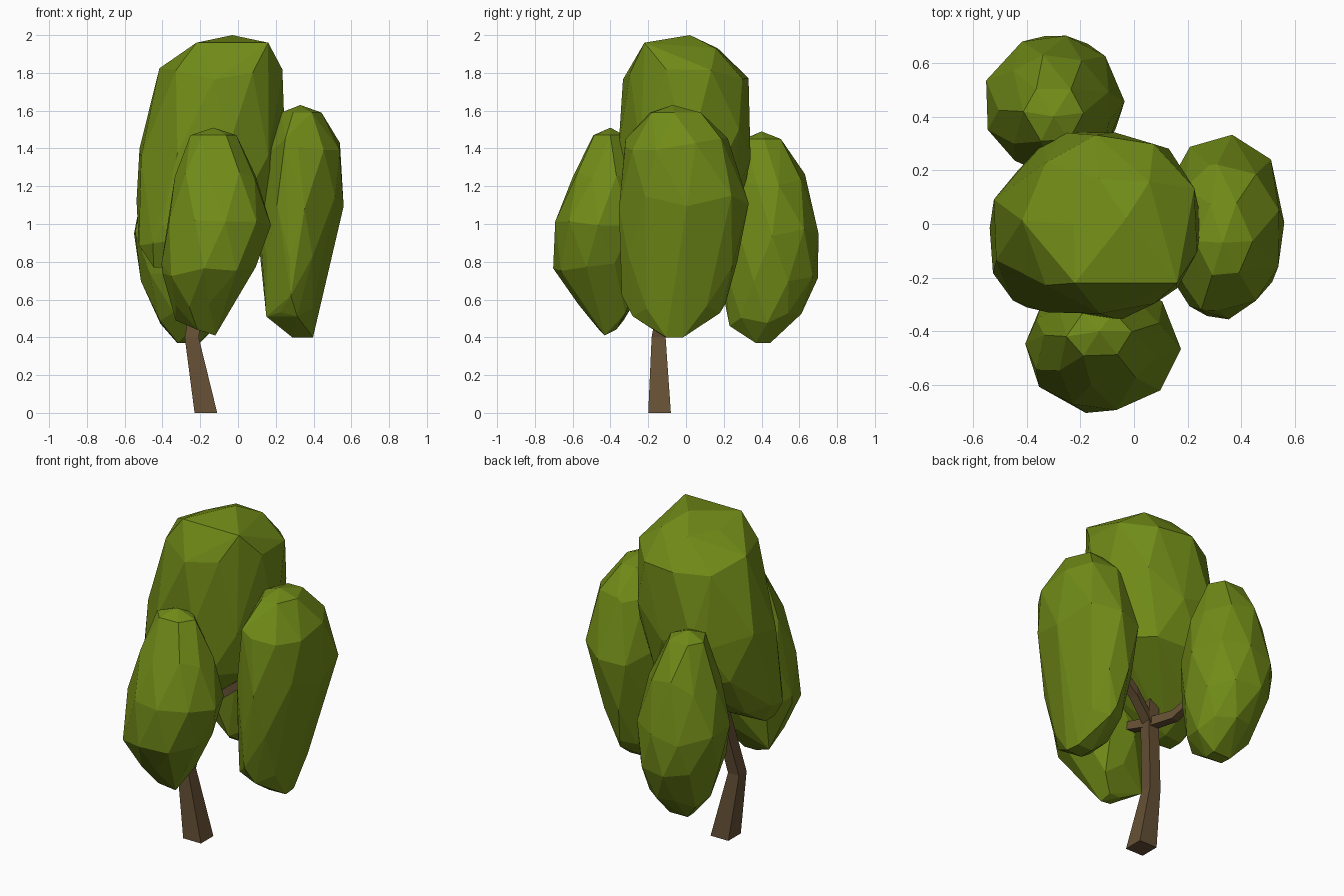
import bpy, bmesh, math, random
from mathutils import Vector

if "Cube" in bpy.data.objects:
    bpy.data.objects.remove(bpy.data.objects["Cube"])

random.seed(4)


def material(name, rgb):
    m = bpy.data.materials.new(name)
    m.diffuse_color = (*rgb, 1)
    m.use_nodes = True
    m.node_tree.nodes["Principled BSDF"].inputs["Base Color"].default_value = m.diffuse_color
    return m


LEAF = material("leaf_green", (0.165, 0.26, 0.009))
BARK = material("bark_brown", (0.13, 0.08, 0.035))


def finish(name, bm, mat):
    bmesh.ops.recalc_face_normals(bm, faces=bm.faces)
    me = bpy.data.meshes.new(name)
    bm.to_mesh(me)
    bm.free()
    me.materials.append(mat)
    ob = bpy.data.objects.new(name, me)
    bpy.context.collection.objects.link(ob)
    return ob


def foliage(name, corners, rows, sides=9):
    """Faceted clump: hull of jittered rings (z, x0, x1, y0, y1) plus single corners."""
    bm = bmesh.new()
    for c in corners:
        bm.verts.new(c)
    for i, (z, x0, x1, y0, y1) in enumerate(rows):
        last = i == len(rows) - 1
        n = 4 if last else (6 if i == 0 else sides)
        for k in range(n):
            a = math.tau * (k + 0.5 * (i % 2) + random.uniform(-.1, .1)) / n
            dz = 0 if last or i == 0 else random.uniform(-.04, .04)
            bm.verts.new(((x0 + x1) / 2 + (x1 - x0) * 0.51 * math.cos(a),
                          (y0 + y1) / 2 + (y1 - y0) * 0.51 * math.sin(a), z + dz))
    out = bmesh.ops.convex_hull(bm, input=bm.verts)
    bmesh.ops.delete(bm, geom=list({g for g in out["geom_interior"] + out["geom_unused"]
                                    if isinstance(g, bmesh.types.BMVert)}), context='VERTS')
    bmesh.ops.dissolve_limit(bm, angle_limit=math.radians(6),
                             verts=bm.verts, edges=bm.edges)
    return finish(name, bm, LEAF)


def limb(name, axis, path):
    """Tapering four-sided limb through (x, y, z, half_width) points."""
    axis = Vector(axis).normalized()
    u = axis.cross(Vector((0, 1, 0) if abs(axis.z) > .9 else (0, 0, 1))).normalized()
    v = axis.cross(u)
    bm = bmesh.new()
    rings = [[bm.verts.new(Vector(p[:3]) + p[3] * (a * u + b * v))
              for a, b in ((-1, -1), (1, -1), (1, 1), (-1, 1))] for p in path]
    for r, s in zip(rings, rings[1:]):
        for k in range(4):
            bm.faces.new((r[k], r[(k + 1) % 4], s[(k + 1) % 4], s[k]))
    bm.faces.new(rings[0])
    bm.faces.new(rings[-1])
    return finish(name, bm, BARK)


# leaf clumps; the main one has a slanted underside that rises to the back right
foliage("main_foliage", [(-.03, .02, 2.0), (.16, -.22, 1.96), (-.22, -.22, 1.96),
                         (-.40, -.31, 1.0), (.13, .28, 1.5), (-.27, .34, 1.4),
                         (.0, -.20, .95)], [
    (1.93, -.22, .13, -.22, .19), (1.79, -.41, .245, -.33, .33),
    (1.37, -.53, .245, -.36, .34), (1.12, -.53, .20, -.34, .29),
    (.90, -.53, -.18, -.31, .06), (.77, -.46, -.30, -.25, -.10)])
foliage("front_foliage", [(-.13, -.40, 1.51), (-.33, -.33, .49), (-.12, -.43, .41),
                          (-.40, -.45, .74)], [
    (1.47, -.25, -.01, -.50, -.32), (1.28, -.33, .10, -.60, -.25),
    (1.02, -.38, .17, -.69, -.21), (.76, -.40, .10, -.70, -.21),
    (.56, -.34, -.03, -.57, -.27), (.44, -.24, -.11, -.47, -.36)])
foliage("back_foliage", [(-.30, .40, 1.49)], [
    (1.45, -.41, -.19, .30, .52), (1.23, -.50, -.09, .24, .63),
    (.95, -.56, -.04, .20, .70), (.73, -.51, -.06, .18, .70),
    (.50, -.42, -.10, .23, .61), (.37, -.34, -.18, .36, .46)])
foliage("right_foliage", [(.33, -.07, 1.63), (.15, -.2, .51), (.15, -.05, .52),
                          (.28, -.34, .62), (.30, .21, .58), (.13, -.05, 1.38),
                          (.25, -.32, 1.45), (.28, .22, 1.43), (.51, .24, 1.15)], [
    (1.59, .23, .44, -.20, .09), (1.42, .14, .55, -.32, .22),
    (1.12, .10, .555, -.35, .33), (.80, .12, .48, -.34, .27),
    (.55, .15, .43, -.28, .18), (.40, .27, .41, -.13, .00)])

# trunk with its bend, then the branches reaching into the clumps
limb("trunk", (0, 0, 1), [(-.17, -.14, 0, .06), (-.245, -.145, .40, .037),
                          (-.18, -.08, .78, .036), (-.17, -.05, 1.02, .03)])
limb("back_branch", (-.1, 1, 0), [(-.18, -.08, .77, .028), (-.23, .08, .77, .025),
                                  (-.27, .32, .88, .02)])
limb("front_branch", (.1, -1, 0), [(-.18, -.08, .77, .028), (-.15, -.22, .80, .025),
                                   (-.13, -.38, .90, .02)])
limb("right_branch", (1, .1, 0), [(-.18, -.08, .77, .03), (-.03, -.04, .90, .028),
                                  (.25, -.02, 1.12, .025)])
